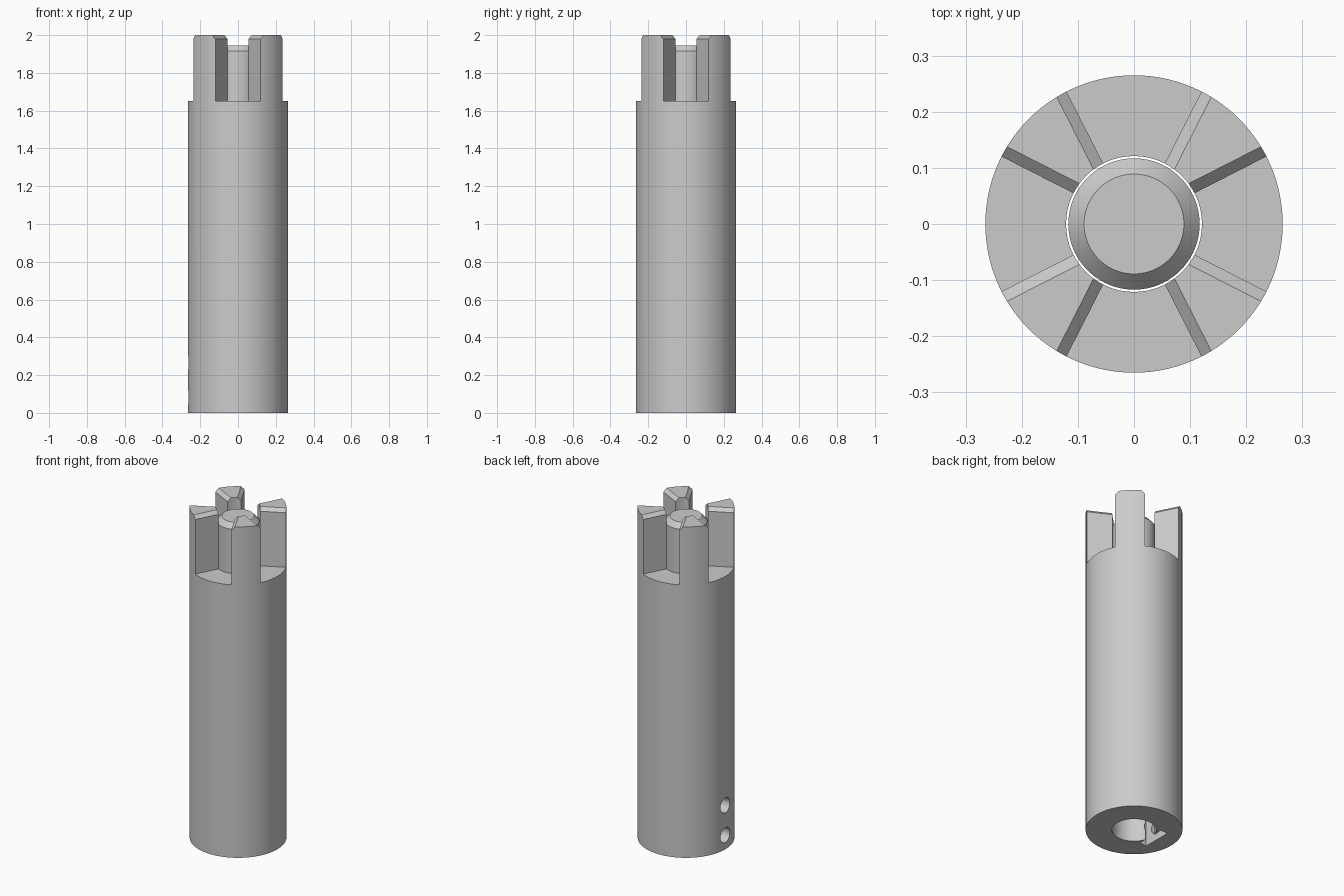
import bpy, bmesh, math
from mathutils import Matrix

if "Cube" in bpy.data.objects:
    bpy.data.objects.remove(bpy.data.objects["Cube"], do_unlink=True)

R, BORE, SHOULDER, TOP = 0.265, 0.121, 1.65, 2.0
HALF_GAP = math.radians(27)

grey = bpy.data.materials.new("plain_grey")
grey.use_nodes = True
grey.diffuse_color = (0.6, 0.6, 0.6, 1)
grey.node_tree.nodes["Principled BSDF"].inputs["Base Color"].default_value = (0.6, 0.6, 0.6, 1)


def make(name, bm):
    bmesh.ops.recalc_face_normals(bm, faces=bm.faces)
    mesh = bpy.data.meshes.new(name)
    bm.to_mesh(mesh)
    bm.free()
    mesh.materials.append(grey)
    ob = bpy.data.objects.new(name, mesh)
    bpy.context.collection.objects.link(ob)
    return ob


def loft(name, rings):
    """Solid through equal-length rings of points, capped at both ends."""
    bm = bmesh.new()
    loops = [[bm.verts.new(p) for p in ring] for ring in rings]
    n = len(loops[0])
    for a, b in zip(loops, loops[1:]):
        for i in range(n):
            j = (i + 1) % n
            bm.faces.new((a[i], a[j], b[j], b[i]))
    bm.faces.new(loops[0][::-1])
    bm.faces.new(loops[-1])
    return make(name, bm)


def turned(name, profile, n=128):
    """Round solid from (radius, height) pairs."""
    return loft(name, [[(r * math.cos(math.tau * i / n), r * math.sin(math.tau * i / n), z)
                        for i in range(n)] for r, z in profile])


def cut(target, cutter):
    mod = target.modifiers.new("cut", 'BOOLEAN')
    mod.operation, mod.solver, mod.object = 'DIFFERENCE', 'EXACT', cutter
    bpy.context.view_layer.objects.active = target
    bpy.ops.object.modifier_apply(modifier=mod.name)
    bpy.data.objects.remove(cutter, do_unlink=True)


def wedge_ring(z, grow):
    """Triangular gap outline with its radial sides moved outward by grow."""
    far = 0.6
    side = far * math.tan(HALF_GAP) + grow / math.cos(HALF_GAP)
    return [(-grow / math.sin(HALF_GAP), 0, z), (far, -side, z), (far, side, z)]


# Tubular body with a through bore
body = turned("toothed_shaft", [(R, 0), (R, TOP)])
cut(body, turned("bore_cutter", [(BORE, -0.1), (BORE, TOP + 0.1)]))

# Four gaps leave four chamfered teeth on the diagonals
for k in range(4):
    gap = loft("gap_cutter", [wedge_ring(SHOULDER, 0), wedge_ring(TOP - 0.02, 0),
                              wedge_ring(TOP + 0.02, 0.04)])
    gap.data.transform(Matrix.Rotation(k * math.pi / 2, 4, 'Z'))
    cut(body, gap)

# Nut slot beside the bore, open at the bottom
cut(body, loft("slot_cutter", [[(-0.163, -0.09, z), (-0.115, -0.09, z),
                                (-0.115, 0.09, z), (-0.163, 0.09, z)] for z in (-0.1, 0.36)]))

# Two set-screw holes through the side wall
for z in (0.085, 0.265):
    hole = turned("screw_hole_cutter", [(0.045, 0), (0.045, 0.4)], 48)
    hole.data.transform(Matrix.Translation((0, 0, z)) @ Matrix.Rotation(-math.pi / 2, 4, 'Y'))
    cut(body, hole)

# Chamfered centre pin
pin = turned("centre_pin", [(0.117, 0.8), (0.117, 1.915), (0.089, 1.945)])

bpy.ops.object.select_all(action='DESELECT')
for ob in (body, pin):
    ob.select_set(True)
bpy.context.view_layer.objects.active = body
bpy.ops.object.shade_smooth_by_angle(angle=math.radians(25))
